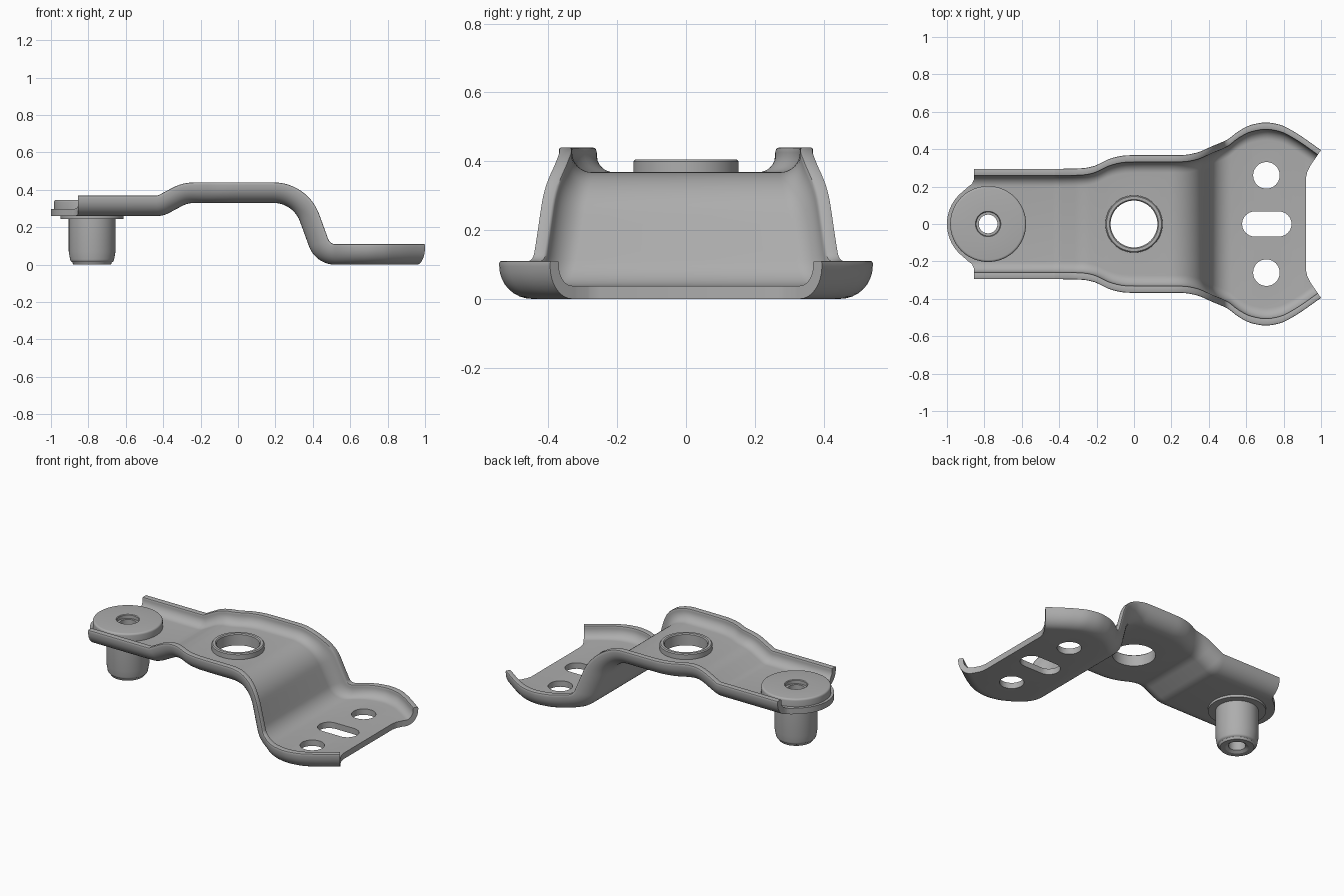
import bpy, bmesh, math

if "Cube" in bpy.data.objects:
    bpy.data.objects.remove(bpy.data.objects["Cube"])

steel = bpy.data.materials.new("steel grey")
steel.diffuse_color = (0.42, 0.42, 0.42, 1)
steel.use_nodes = True
steel.node_tree.nodes["Principled BSDF"].inputs["Base Color"].default_value = steel.diffuse_color


def make(name, bm):
    bmesh.ops.recalc_face_normals(bm, faces=bm.faces)
    me = bpy.data.meshes.new(name)
    bm.to_mesh(me)
    bm.free()
    me.materials.append(steel)
    ob = bpy.data.objects.new(name, me)
    bpy.context.collection.objects.link(ob)
    return ob


def select(ob):
    bpy.ops.object.select_all(action='DESELECT')
    ob.select_set(True)
    bpy.context.view_layer.objects.active = ob


def smooth(ob, angle=32):
    select(ob)
    bpy.ops.object.shade_smooth_by_angle(angle=math.radians(angle))


def loft(name, rings, closed):
    """Skin closed rings; cap the ends unless the row of rings is closed."""
    bm = bmesh.new()
    vs = [[bm.verts.new(p) for p in r] for r in rings]
    n, m = len(vs), len(vs[0])
    for i in range(n if closed else n - 1):
        a, b = vs[i], vs[(i + 1) % n]
        for j in range(m):
            k = (j + 1) % m
            bm.faces.new((a[j], a[k], b[k], b[j]))
    if not closed:
        bm.faces.new(vs[0])
        bm.faces.new(vs[-1])
    return make(name, bm)


def lathe(name, profile, cx, seg=64):
    rings = [[(cx + r * math.cos(math.tau * i / seg), r * math.sin(math.tau * i / seg), z)
              for r, z in profile] for i in range(seg)]
    return loft(name, rings, True)


def arc(cx, cy, r, a0, a1, n):
    return [(cx + r * math.cos(math.radians(a0 + (a1 - a0) * i / n)),
             cy + r * math.sin(math.radians(a0 + (a1 - a0) * i / n))) for i in range(n + 1)]


def cut(ob, outline):
    """Cut an extruded plan outline out of a part."""
    tool = loft("cutter", [[(x, y, z) for x, y in outline] for z in (-0.3, 0.8)], False)
    mod = ob.modifiers.new("cut", 'BOOLEAN')
    mod.operation, mod.solver, mod.object = 'DIFFERENCE', 'EXACT', tool
    select(ob)
    bpy.ops.object.modifier_apply(modifier=mod.name)
    bpy.data.objects.remove(tool)


# Half width of the bracket along x
WIDTH = [(-1.2, .295), (-.4, .295), (-.28, .298), (-.22, .308), (-.12, .352), (-.04, .367),
         (.06, .369), (.26, .369), (.33, .38), (.42, .417), (.5, .452), (.56, .497),
         (.63, .531), (.705, .543), (.78, .531), (.85, .497), (1.0, .395), (1.1, .327)]


def half_width(x):
    for i in range(len(WIDTH) - 1):
        (x0, y0), (x1, y1) = WIDTH[i], WIDTH[i + 1]
        if x <= x1:
            break

    def slope(k):
        if k == 0 or k >= len(WIDTH) - 1:
            return 0 if k == 0 else -.68
        (xa, ya), (xb, yb), (xc, yc) = WIDTH[k - 1:k + 2]
        s, t = (yb - ya) / (xb - xa), (yc - yb) / (xc - xb)
        return 0 if s * t <= 0 else 2 * s * t / (s + t)
    h = x1 - x0
    t = (x - x0) / h
    return (y0 * (1 + 2 * t) * (1 - t) ** 2 + slope(i) * h * t * (1 - t) ** 2
            + y1 * t * t * (3 - 2 * t) + slope(i + 1) * h * t * t * (t - 1))


# Side path of the sheet underside: straight runs and bends, as (x, z, heading)
path = []
pos = [-1.1, 0.26, 0.0]


def run(length, n):
    x, z, a = pos
    for i in range(n):
        path.append((x + length * i / n * math.cos(a), z + length * i / n * math.sin(a), a))
    pos[0], pos[1] = x + length * math.cos(a), z + length * math.sin(a)


def bend(radius, degrees, n):
    for i in range(n):
        d = math.radians(degrees / n)
        chord = 2 * radius * math.sin(abs(d) / 2)
        path.append(tuple(pos))
        pos[0] += chord * math.cos(pos[2] + d / 2)
        pos[1] += chord * math.sin(pos[2] + d / 2)
        pos[2] += d


run(0.665, 5)
bend(0.14, 28, 6)
run((0.07 - 0.28 * (1 - math.cos(math.radians(28)))) / math.sin(math.radians(28)), 1)
bend(0.14, -28, 6)
run(0.19 - pos[0], 18)
bend(0.15, -70, 14)
run((0.33 - 0.3 * (1 - math.cos(math.radians(70)))) / math.sin(math.radians(70)), 5)
bend(0.15, 70, 14)
run(1.08 - pos[0], 26)
path.append(tuple(pos))

# Channel section as (inset from the side, height): rounded floor corner and rim
T, H, R = 0.038, 0.11, 0.095
half = (arc(R, R, R, 270, 180, 8) + arc(.006, H - .006, .006, 180, 90, 2)
        + arc(T - .006, H - .006, .006, 90, 0, 2) + arc(R, R, R - T, 180, 270, 8))
rings = []
for x, z, a in path:
    sides = []
    for s in (1, -1):
        pts = []
        for inset, h in half:
            px, pz = x - h * math.sin(a), z + h * math.cos(a)
            pts.append((px, s * (half_width(px) - inset), pz))
        sides.append(pts)
    rings.append(sides[0] + sides[1][::-1])
bracket = loft("pressed_bracket", rings, False)

# Trim the rounded tongue end and the flared foot end
tongue = [(-.855, .45), (-.855, .24), (-.866, .215), (-.888, .198)] + arc(-.78, 0, .22, 130, 180, 16)
tongue += [(x, -y) for x, y in tongue[-2::-1]]
cut(bracket, tongue + [(-1.3, -.45), (-1.3, .45)])
foot = [(1.2, .69), (1.0, .395), (.945, .315), (.927, .28), (.92, .25)]
cut(bracket, foot + [(x, -y) for x, y in foot[::-1]])

# Bolt holes, slot, and seats for the collar and stud
for y in (.26, -.26):
    cut(bracket, arc(.708, y, .071, 0, 360, 40)[:-1])
cut(bracket, arc(.775, 0, .067, -90, 90, 16) + arc(.645, 0, .067, 90, 270, 16))
cut(bracket, arc(0, 0, .14, 0, 360, 64)[:-1])
cut(bracket, arc(-.78, 0, .09, 0, 360, 48)[:-1])
smooth(bracket)

# Raised collar round the centre hole
smooth(lathe("centre_collar", [(.125, .33), (.142, .33), (.142, .36), (.153, .36),
                               (.153, .399), (.147, .405), (.131, .405), (.125, .399)], 0))

# Hollow stud with top washer, lower flange and rounded tip
stud = ([(.05, .012), (.068, 0), (.1, 0)] + arc(.1, .03, .018, -70, 0, 4)
        + [(.125, .07), (.125, .244), (.168, .244), (.168, .26), (.092, .26), (.092, .298),
           (.203, .298)] + arc(.191, .335, .012, 0, 90, 4)
        + [(.068, .347), (.064, .343), (.064, .322), (.05, .322)])
smooth(lathe("hollow_stud", stud, -.78))
